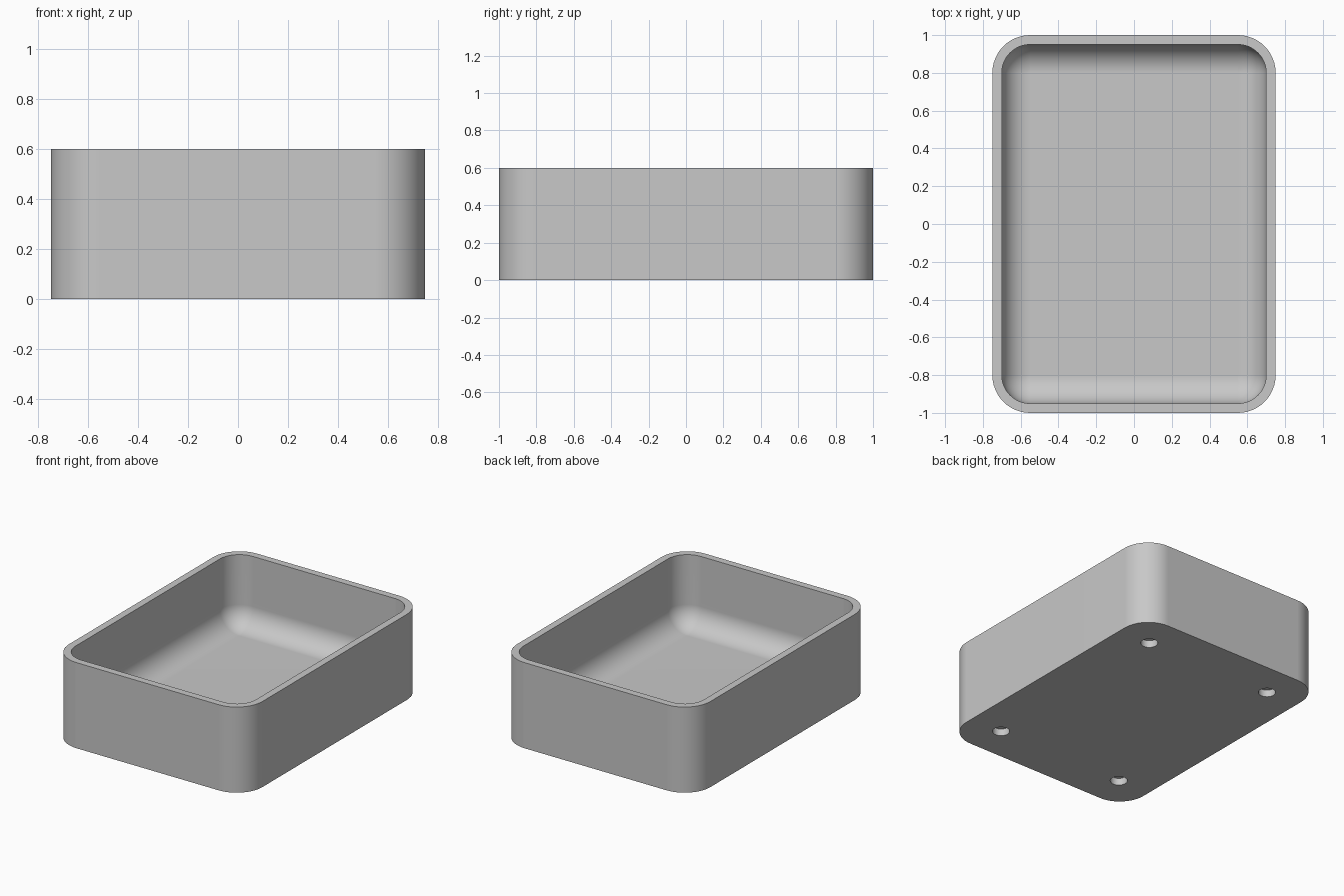
import bpy, bmesh
from math import sin, cos, pi

if "Cube" in bpy.data.objects:
    bpy.data.objects.remove(bpy.data.objects["Cube"])

WIDTH, LENGTH, HEIGHT = 1.5, 2.0, 0.6
CORNER, WALL, FLOOR, FILLET = 0.2, 0.05, 0.1, 0.15
HOLE_R, HOLE_DEPTH = 0.056, 0.05
STEPS = 12

bm = bmesh.new()


def rounded_ring(inset, z):
    """Loop of vertices around a rounded rectangle, inset from the outside."""
    r = max(CORNER - inset, 0)
    cx, cy = WIDTH / 2 - CORNER, LENGTH / 2 - CORNER
    ring = []
    for k, (sx, sy) in enumerate([(1, 1), (-1, 1), (-1, -1), (1, -1)]):
        for i in range(STEPS + 1):
            a = (k + i / STEPS) * pi / 2
            ring.append(bm.verts.new((sx * cx + r * cos(a), sy * cy + r * sin(a), z)))
    return ring


def circle_ring(x, y, z):
    n = 32
    return [bm.verts.new((x + HOLE_R * cos(2 * pi * i / n),
                          y + HOLE_R * sin(2 * pi * i / n), z)) for i in range(n)]


def bridge(a, b):
    for i in range(len(a)):
        j = (i + 1) % len(a)
        bm.faces.new((a[i], a[j], b[j], b[i]))


def loop_edges(ring):
    return [bm.edges.get((v, ring[(i + 1) % len(ring)])) for i, v in enumerate(ring)]


# Outer wall, rim, inner wall, then the rounded inside bottom
rings = [rounded_ring(0, 0), rounded_ring(0, HEIGHT), rounded_ring(WALL, HEIGHT)]
for i in range(STEPS + 1):
    a = i / STEPS * pi / 2
    rings.append(rounded_ring(WALL + FILLET * (1 - cos(a)),
                              FLOOR + FILLET * (1 - sin(a))))
for lower, upper in zip(rings, rings[1:]):
    bridge(lower, upper)
bm.faces.new(rings[-1])

# Four blind round holes in the underside
underside = loop_edges(rings[0])
for x in (-0.5, 0.5):
    for y in (-0.75, 0.75):
        mouth, end = circle_ring(x, y, 0), circle_ring(x, y, HOLE_DEPTH)
        bridge(mouth, end)
        bm.faces.new(end)
        underside += loop_edges(mouth)
bmesh.ops.triangle_fill(bm, use_beauty=True, use_dissolve=False, edges=underside)

bmesh.ops.remove_doubles(bm, verts=bm.verts, dist=0.0001)
bmesh.ops.recalc_face_normals(bm, faces=bm.faces)

mesh = bpy.data.meshes.new("open_tray")
bm.to_mesh(mesh)
bm.free()
tray = bpy.data.objects.new("open_tray", mesh)
bpy.context.collection.objects.link(tray)

# Plain grey
grey = bpy.data.materials.new("plain_grey")
grey.use_nodes = True
colour = (0.58, 0.58, 0.58, 1)
grey.diffuse_color = colour
grey.node_tree.nodes["Principled BSDF"].inputs["Base Color"].default_value = colour
mesh.materials.append(grey)

# Smooth curves with crisp rim and flat walls
bpy.ops.object.select_all(action="DESELECT")
tray.select_set(True)
bpy.context.view_layer.objects.active = tray
bpy.ops.object.shade_smooth_by_angle(angle=pi / 6)
normals = tray.modifiers.new("flat_walls", "WEIGHTED_NORMAL")
normals.keep_sharp = True
